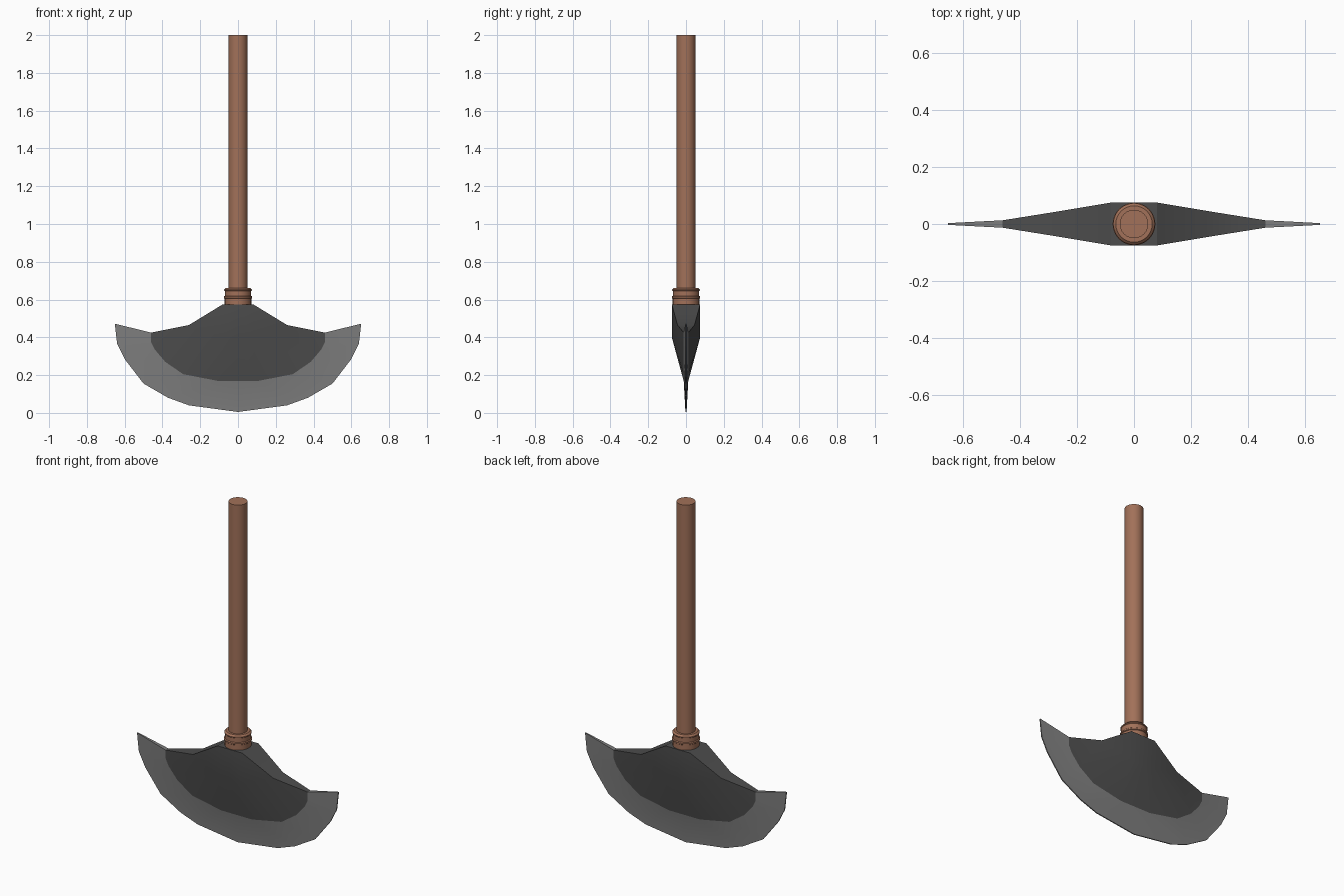
import bpy, bmesh, math

if "Cube" in bpy.data.objects:
    bpy.data.objects.remove(bpy.data.objects["Cube"])


def material(name, rgb):
    m = bpy.data.materials.new(name)
    m.diffuse_color = (*rgb, 1)
    m.use_nodes = True
    m.node_tree.nodes["Principled BSDF"].inputs["Base Color"].default_value = m.diffuse_color
    return m


WOOD = material("brown wood", (0.36, 0.165, 0.10))
DARK = material("dark iron", (0.075, 0.075, 0.075))
EDGE = material("grey steel", (0.21, 0.21, 0.21))


def finish(bm, name, mats, angle):
    bmesh.ops.remove_doubles(bm, verts=bm.verts, dist=0.0005)
    bmesh.ops.recalc_face_normals(bm, faces=bm.faces)
    me = bpy.data.meshes.new(name)
    bm.to_mesh(me)
    bm.free()
    ob = bpy.data.objects.new(name, me)
    bpy.context.collection.objects.link(ob)
    for m in mats:
        me.materials.append(m)
    bpy.ops.object.select_all(action='DESELECT')
    ob.select_set(True)
    bpy.context.view_layer.objects.active = ob
    bpy.ops.object.shade_smooth_by_angle(angle=math.radians(angle))
    return ob


def lathe(name, profile, n=24):
    """Turn (radius, z) points around z and cap both ends."""
    bm = bmesh.new()
    rings = [[bm.verts.new((r * math.cos(2 * math.pi * i / n), r * math.sin(2 * math.pi * i / n), z))
              for i in range(n)] for r, z in profile]
    for a, b in zip(rings, rings[1:]):
        for i in range(n):
            bm.faces.new((a[i], a[(i + 1) % n], b[(i + 1) % n], b[i]))
    bm.faces.new(rings[0])
    bm.faces.new(rings[-1])
    return finish(bm, name, [WOOD], 30)


# Handle and the stepped collar at its base
lathe("handle", [(0.05, 0.56), (0.05, 2.0)])
lathe("collar", [(0.071, 0.56), (0.071, 0.605), (0.075, 0.608), (0.075, 0.616), (0.07, 0.62),
                 (0.07, 0.645), (0.073, 0.648), (0.073, 0.652), (0.064, 0.661), (0.05, 0.661)])

# Blade: one quarter described as (x, half thickness, z)
A, B = (0, 0.075, 0.575), (0.08, 0.075, 0.575)
D, C = (0, 0.075, 0.40), (0.08, 0.075, 0.40)
E, F = (0.26, 0.045, 0.465), (0.46, 0.013, 0.425)
rim = [(x, 0.012, z) for x, z in [(0, 0.168), (0.1, 0.168), (0.29, 0.205), (0.385, 0.27),
                                  (0.44, 0.335), (0.46, 0.375)]] + [F]
outer = [(x, 0.003, z) for x, z in [(0, 0.005), (0.26, 0.04), (0.37, 0.08), (0.5, 0.155),
                                    (0.6, 0.285), (0.64, 0.365), (0.652, 0.472)]]

body = [(A, B, C, D), (D, C, rim[1], rim[0]), (C, rim[2], rim[1]), (B, E, C), (C, E, rim[3], rim[2])]
body = [f for f in body]
body += [(E, rim[i + 1], rim[i]) for i in range(3, 6)]
bevel = [(rim[i], rim[i + 1], outer[i + 1], outer[i]) for i in range(6)]


def back(p):
    return (p[0], -p[1], p[2])


def across(path):
    """Strip joining the front and back sides along a path."""
    return [(p, q, back(q), back(p)) for p, q in zip(path, path[1:])]


bm = bmesh.new()
for index, sides, strips in ((0, body, across([A, B, E, F])),
                             (1, bevel, across([F] + outer[::-1]))):
    for sx in (1, -1):
        for f in sides + [tuple(back(p) for p in f) for f in sides] + strips:
            face = bm.faces.new([bm.verts.new((sx * x, y, z)) for x, y, z in f])
            face.material_index = index
finish(bm, "blade", [DARK, EDGE], 30)
